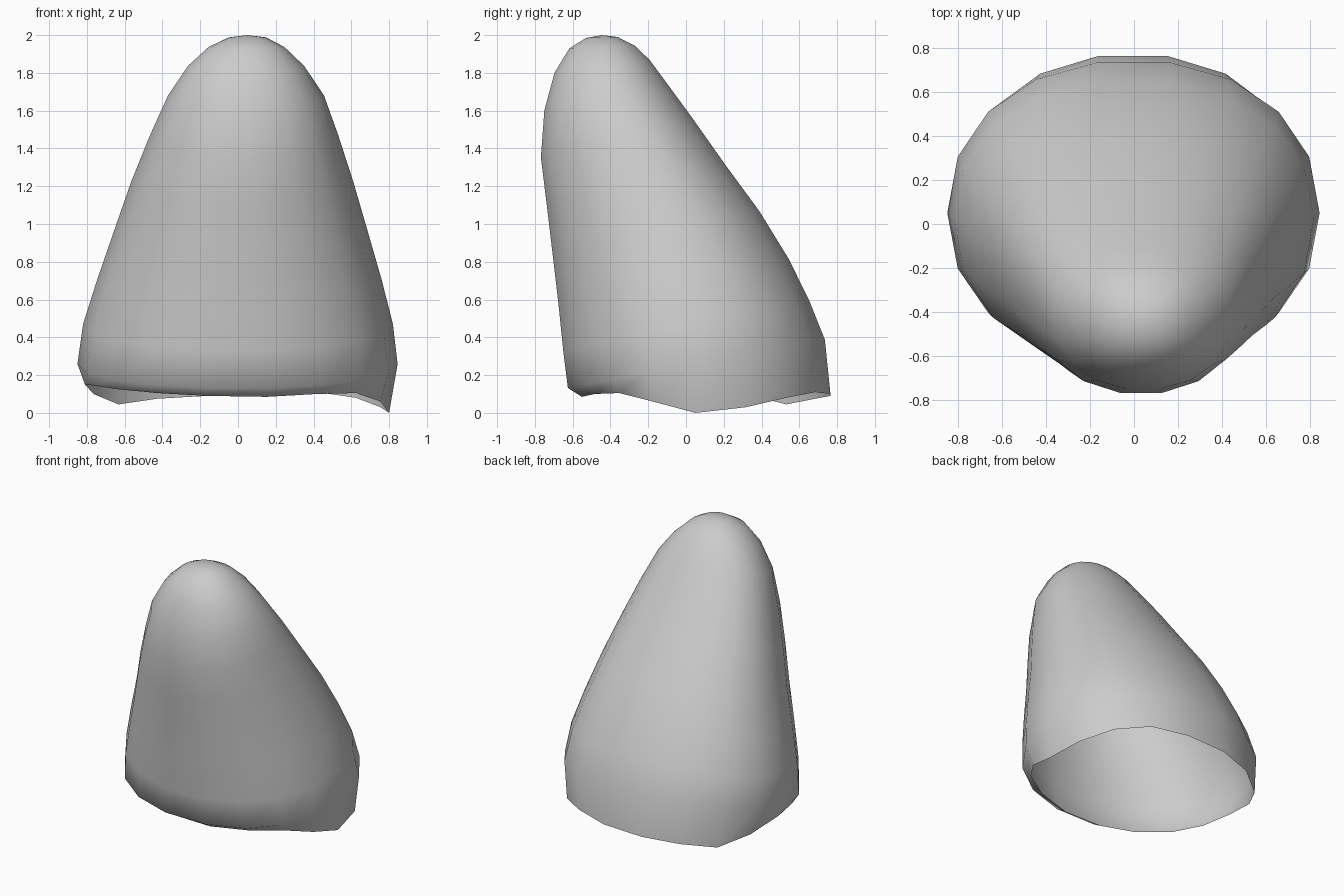
import bpy, bmesh
from math import cos, sin, radians, copysign

if "Cube" in bpy.data.objects:
    bpy.data.objects.remove(bpy.data.objects["Cube"])

SIDES = 18

# Rings from rim to tip: z front, z back, y front, y back, x left, x right, y of widest point
RINGS = [
    (.10, .10, -.56, .775, -.81, .80, .05),
    (.13, .39, -.635, .745, -.85, .845, .05),
    (.33, .60, -.66, .66, -.82, .82, .03),
    (.58, .82, -.685, .55, -.745, .76, -.03),
    (.84, 1.07, -.715, .395, -.655, .685, -.10),
    (1.10, 1.32, -.745, .21, -.565, .61, -.20),
    (1.35, 1.56, -.775, .04, -.465, .53, -.30),
    (1.60, 1.75, -.755, -.10, -.37, .455, -.40),
    (1.80, 1.87, -.70, -.19, -.265, .35, -.43),
    (1.93, 1.945, -.62, -.27, -.155, .245, -.44),
    (1.985, 1.99, -.53, -.36, -.05, .15, -.44),
]

# Wavy height of the open rim, counter-clockwise from the right side
RIM_Z = [0, .03, .08, .11, .10, .09, .075, .045, .10,
         .15, .145, .125, .105, .09, .085, .10, .105, .06]


def ring_points(zf, zb, yf, yb, xl, xr, yw):
    """Tilted, slightly squared oval with its own reach in each direction."""
    xc = (xl + xr) / 2
    pts = []
    for i in range(SIDES):
        a = radians(360 * i / SIDES)
        c = copysign(abs(cos(a)) ** .93, cos(a))
        s = copysign(abs(sin(a)) ** .93, sin(a))
        x = xc + c * (xr - xl) / 2
        y = yw + s * ((yb - yw) if s > 0 else (yw - yf))
        pts.append((x, y, zf + (zb - zf) * (y - yf) / (yb - yf)))
    return pts


bm = bmesh.new()
loops = []
for n, ring in enumerate(RINGS):
    pts = ring_points(*ring)
    if n == 0:
        pts = [(x, y, z) for (x, y, _), z in zip(pts, RIM_Z)]
    loops.append([bm.verts.new(p) for p in pts])

# Skin between rings
for lo, hi in zip(loops, loops[1:]):
    for i in range(SIDES):
        j = (i + 1) % SIDES
        bm.faces.new((lo[i], lo[j], hi[j], hi[i]))

# Rounded tip
tip = bm.verts.new((.05, -.445, 2.0))
for i in range(SIDES):
    bm.faces.new((loops[-1][i], loops[-1][(i + 1) % SIDES], tip))

for f in bm.faces:
    f.smooth = True
mesh = bpy.data.meshes.new("leaning_shell")
bm.to_mesh(mesh)
bm.free()
shell = bpy.data.objects.new("leaning_shell", mesh)
bpy.context.collection.objects.link(shell)
